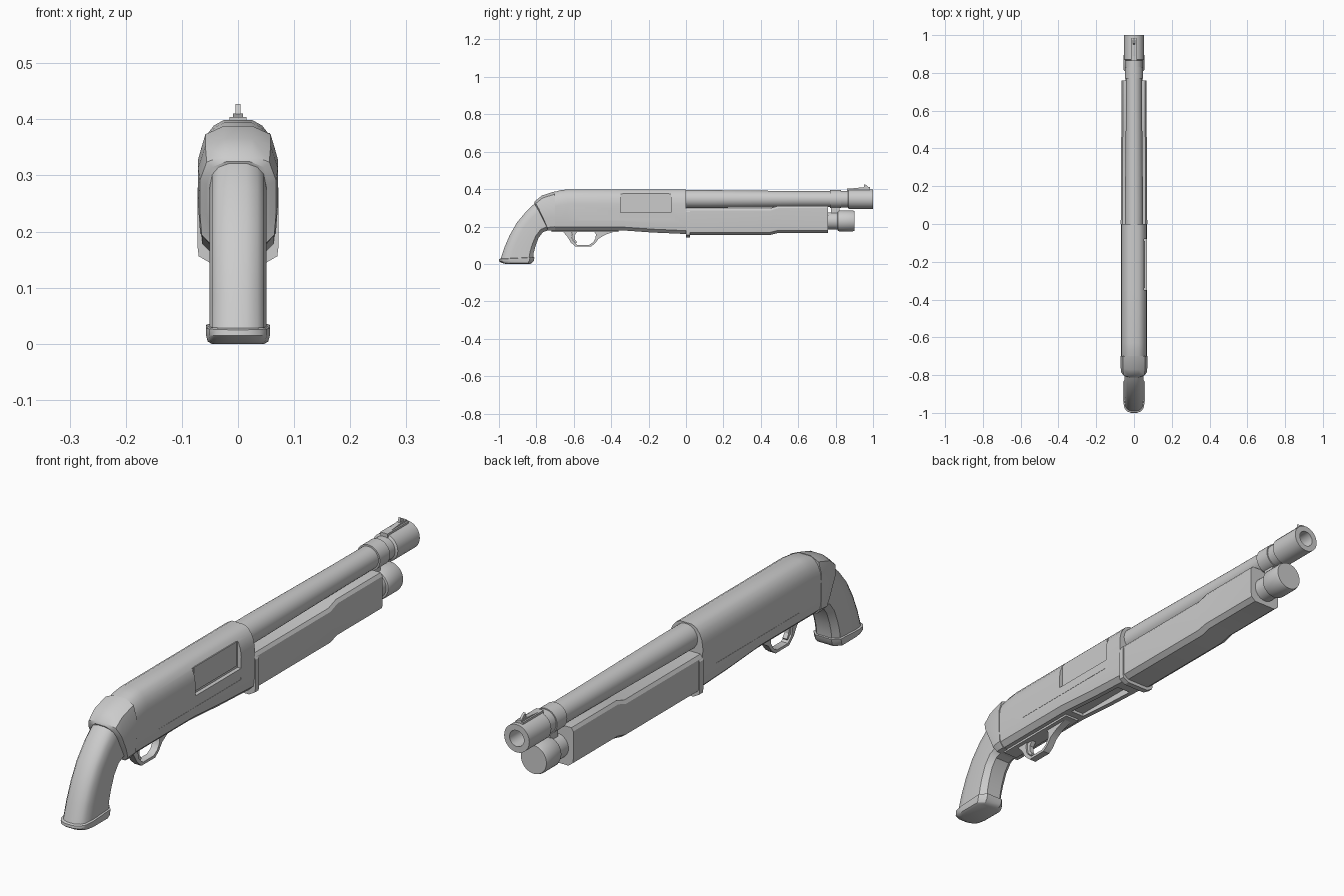
import bpy, bmesh, math

if "Cube" in bpy.data.objects:
    bpy.data.objects.remove(bpy.data.objects["Cube"])


def finish(name, bm, angle=32):
    bmesh.ops.recalc_face_normals(bm, faces=bm.faces[:])
    me = bpy.data.meshes.new(name)
    bm.to_mesh(me)
    bm.free()
    ob = bpy.data.objects.new(name, me)
    bpy.context.collection.objects.link(ob)
    bpy.ops.object.select_all(action='DESELECT')
    bpy.context.view_layer.objects.active = ob
    ob.select_set(True)
    if angle:
        bpy.ops.object.shade_smooth_by_angle(angle=math.radians(angle))
    return ob


def loft(name, rings, angle=32):
    """Skin a row of closed rings and cap both ends."""
    bm = bmesh.new()
    vs = [[bm.verts.new(p) for p in r] for r in rings]
    n = len(vs[0])
    for a, b in zip(vs, vs[1:]):
        for i in range(n):
            j = (i + 1) % n
            bm.faces.new((a[i], a[j], b[j], b[i]))
    bm.faces.new(vs[0])
    bm.faces.new(vs[-1])
    return finish(name, bm, angle)


def mirror(half):
    """Full ring from its +x half (no points on x = 0)."""
    return half + [(-x, y, z) for x, y, z in reversed(half)]


def lathe(name, zc, prof, n=32):
    """Turned part along y; prof is (y, radius)."""
    return loft(name, [[(r * math.cos(2 * math.pi * i / n), y, zc + r * math.sin(2 * math.pi * i / n))
                        for i in range(n)] for y, r in prof])


def strip(name, pairs, w):
    """Bar of half width w following (outer, inner) point pairs in the side view."""
    return loft(name, [[(w, *o), (-w, *o), (-w, *i), (w, *i)] for o, i in pairs])


def add_box(bm, x0, x1, y0, y1, z0, z1):
    v = bmesh.ops.create_cube(bm, size=1)['verts']
    for p in v:
        p.co = (x0 if p.co.x < 0 else x1, y0 if p.co.y < 0 else y1, z0 if p.co.z < 0 else z1)


def box(name, *b):
    bm = bmesh.new()
    add_box(bm, *b)
    return finish(name, bm, 0)


# Receiver
def body_ring(y, top, bot):
    half = [(.046, bot), (.064, bot + .018), (.068, bot + .05), (.0695, top - .08), (.066, top - .052),
            (.057, top - .029), (.043, top - .011), (.025, top - .001)]
    return mirror([(x, y, z) for x, z in half])


receiver = loft("receiver", [body_ring(-.705, .386, .18), body_ring(-.67, .395, .18),
                             body_ring(-.63, .40, .18), body_ring(-.35, .40, .18),
                             body_ring(-.18, .40, .168), body_ring(0, .40, .16)])

# Ejection port, side grooves and loading port cut from the receiver
bm = bmesh.new()
add_box(bm, .054, .1, -.35, -.08, .276, .384)
add_box(bm, .0673, .1, -.57, -.08, .234, .242)
add_box(bm, -.1, -.0673, -.57, -.08, .234, .242)
add_box(bm, -.028, .028, -.33, -.06, .1, .19)
cutter = finish("port_cutter", bm, 0)
cutter.hide_render = True
mod = receiver.modifiers.new("ports", 'BOOLEAN')
mod.object = cutter
mod.operation = 'DIFFERENCE'
mod.solver = 'EXACT'
bpy.context.view_layer.objects.active = receiver
bpy.ops.object.modifier_apply(modifier=mod.name)
bpy.data.objects.remove(cutter)

# Bolt seen in the ejection port
box("bolt", .04, .057, -.34, -.09, .285, .376)


# Collar between receiver and grip, slanted towards the back
def collar_ring(yt, zt, yb, zb, w):
    half = [(.72, 0), (.95, .1), (1, .35), (1, .72), (.82, .93), (.36, 1)]
    return mirror([(w * x, yb + (yt - yb) * t ** 1.2, zb + (zt - zb) * t) for x, t in half])


loft("grip_collar", [collar_ring(-.812, .325, -.738, .178, .056), collar_ring(-.808, .335, -.738, .178, .068),
                     collar_ring(-.77, .366, -.725, .178, .071), collar_ring(-.70, .388, -.70, .178, .071)])


# Pistol grip: back and front points in the side view
def grip_ring(b, f, w=.051):
    half = [(.6, 0), (1, .13), (1, .68), (.9, .86), (.68, .95), (.3, 1)]
    return mirror([(w * x, f[0] + (b[0] - f[0]) * t, f[1] + (b[1] - f[1]) * t) for x, t in half])


loft("grip", [grip_ring(b, f) for b, f in [
    ((-.79, .335), (-.72, .18)), ((-.815, .318), (-.74, .178)), ((-.855, .28), (-.765, .17)),
    ((-.905, .22), (-.788, .14)), ((-.942, .155), (-.805, .095)), ((-.97, .09), (-.814, .06)),
    ((-.992, .024), (-.817, .03))]])

# Butt cap under the grip
loft("grip_cap", [grip_ring((-.993, .028), (-.815, .036), .053), grip_ring((-.999, .025), (-.81, .035), .057),
                  grip_ring((-1.0, .015), (-.814, .016), .057), grip_ring((-.985, .005), (-.825, .004), .054),
                  grip_ring((-.965, .0), (-.835, .0), .047)])

# Trigger plate, guard and trigger
box("trigger_plate", -.03, .03, -.72, -.36, .172, .186)
strip("trigger_guard", [((-.665, .18), (-.605, .18)), ((-.635, .147), (-.612, .157)),
                        ((-.616, .115), (-.606, .125)), ((-.59, .092), (-.582, .102)),
                        ((-.51, .092), (-.518, .102)), ((-.488, .108), (-.497, .115)),
                        ((-.467, .135), (-.483, .138)), ((-.43, .157), (-.482, .16)),
                        ((-.36, .18), (-.495, .18))], .014)
strip("trigger", [((-.605, .18), (-.575, .18)), ((-.61, .155), (-.595, .155)),
                  ((-.605, .128), (-.594, .132)), ((-.588, .11), (-.583, .116))], .009)


# Pump forend
def pump_ring(y, top, bot, w):
    return mirror([(x, y, z) for x, z in [(.046, bot), (w - .002, bot + .014), (w, bot + .03),
                                          (w, top - .012), (w - .008, top)]])


loft("forend", [pump_ring(.0, .297, .155, .068), pump_ring(.45, .297, .155, .068),
                pump_ring(.495, .311, .166, .066), pump_ring(.76, .311, .166, .066)], 25)
loft("forend_flange", [pump_ring(y, .29, .142, .072) for y in (.0, .022)], 25)

# Barrel with muzzle bore
lathe("barrel", .347, [(-.02, .048), (.1, .048), (.6, .0425), (.77, .042), (.77, .048), (.83, .048),
                       (.83, .044), (.865, .044), (.87, .052), (1, .052), (1, .03), (.86, .029)])

# Magazine tube with end cap, and the lug joining it to the barrel
lathe("magazine_tube", .23, [(.7, .046), (.81, .046), (.812, .053), (.82, .056), (.89, .056), (.9, .053)])
box("barrel_lug", -.014, .014, .775, .822, .26, .32)

# Front sight
box("sight_base", -.015, .015, .862, .985, .388, .404)
strip("sight_ramp", [((.87, .40), (.87, .402)), ((.95, .40), (.95, .41)), ((.985, .40), (.985, .41))], .009)
strip("sight_post", [((.948, .405), (.955, .427)), ((.98, .405), (.966, .42))], .0045)
